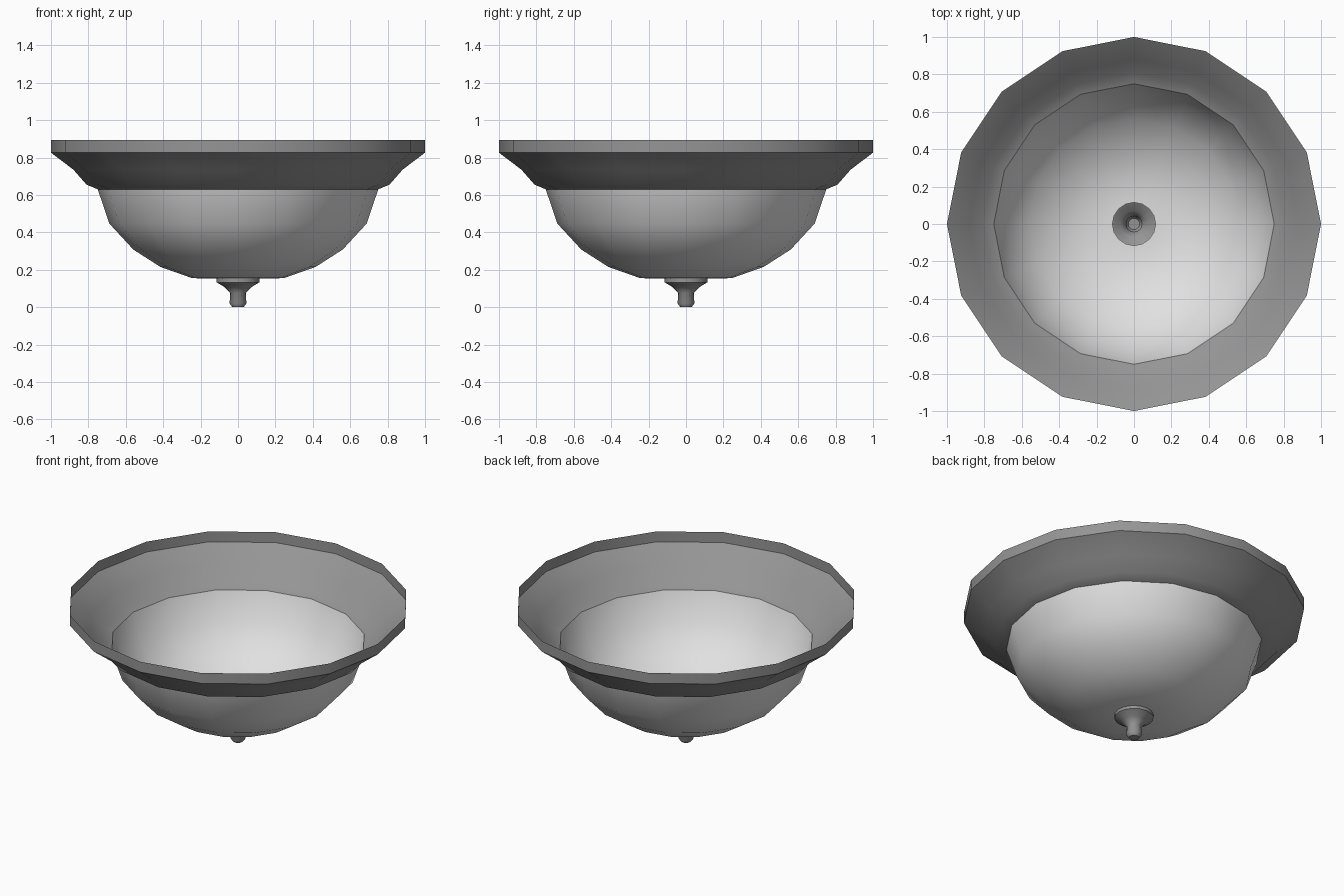
import bpy, bmesh, math

if "Cube" in bpy.data.objects:
    bpy.data.objects.remove(bpy.data.objects["Cube"])

def material(name, v):
    m = bpy.data.materials.new(name)
    m.diffuse_color = (v, v, v, 1)
    m.use_nodes = True
    m.node_tree.nodes["Principled BSDF"].inputs["Base Color"].default_value = m.diffuse_color
    return m

metal = material("grey_metal", 0.30)
frosted = material("frosted_glass", 0.75)

def lathe(name, profile, mat, sides=16, cap=False, sharp=35):
    """Revolve an open (radius, height) profile about z, listed bottom to top."""
    bm = bmesh.new()
    rings = [[bm.verts.new((r * math.cos(2 * math.pi * i / sides),
                            r * math.sin(2 * math.pi * i / sides), z))
              for i in range(sides)] for r, z in profile]
    for low, high in zip(rings, rings[1:]):
        for i in range(sides):
            j = (i + 1) % sides
            bm.faces.new((low[i], low[j], high[j], high[i]))
    if cap:
        bm.faces.new(rings[0][::-1])
    mesh = bpy.data.meshes.new(name)
    bm.to_mesh(mesh)
    bm.free()
    mesh.materials.append(mat)
    ob = bpy.data.objects.new(name, mesh)
    bpy.context.collection.objects.link(ob)
    bpy.ops.object.select_all(action='DESELECT')
    ob.select_set(True)
    bpy.context.view_layer.objects.active = ob
    bpy.ops.object.shade_smooth_by_angle(angle=math.radians(sharp))
    return ob

# Flared metal rim, open at the top
lathe("metal_rim", [(0.75, 0.63), (0.81, 0.655), (0.88, 0.735),
                    (1.0, 0.826), (1.0, 0.893)], metal)

# Frosted glass bowl with a hole for the finial
lathe("glass_bowl", [(0.115, 0.152), (0.245, 0.155), (0.415, 0.215),
                     (0.56, 0.308), (0.688, 0.447), (0.75, 0.63)], frosted)

# Small turned finial below the bowl
lathe("finial", [(0.03, 0.0), (0.045, 0.02), (0.042, 0.075), (0.072, 0.107),
                 (0.115, 0.133), (0.115, 0.152)], metal, cap=True, sharp=50)
